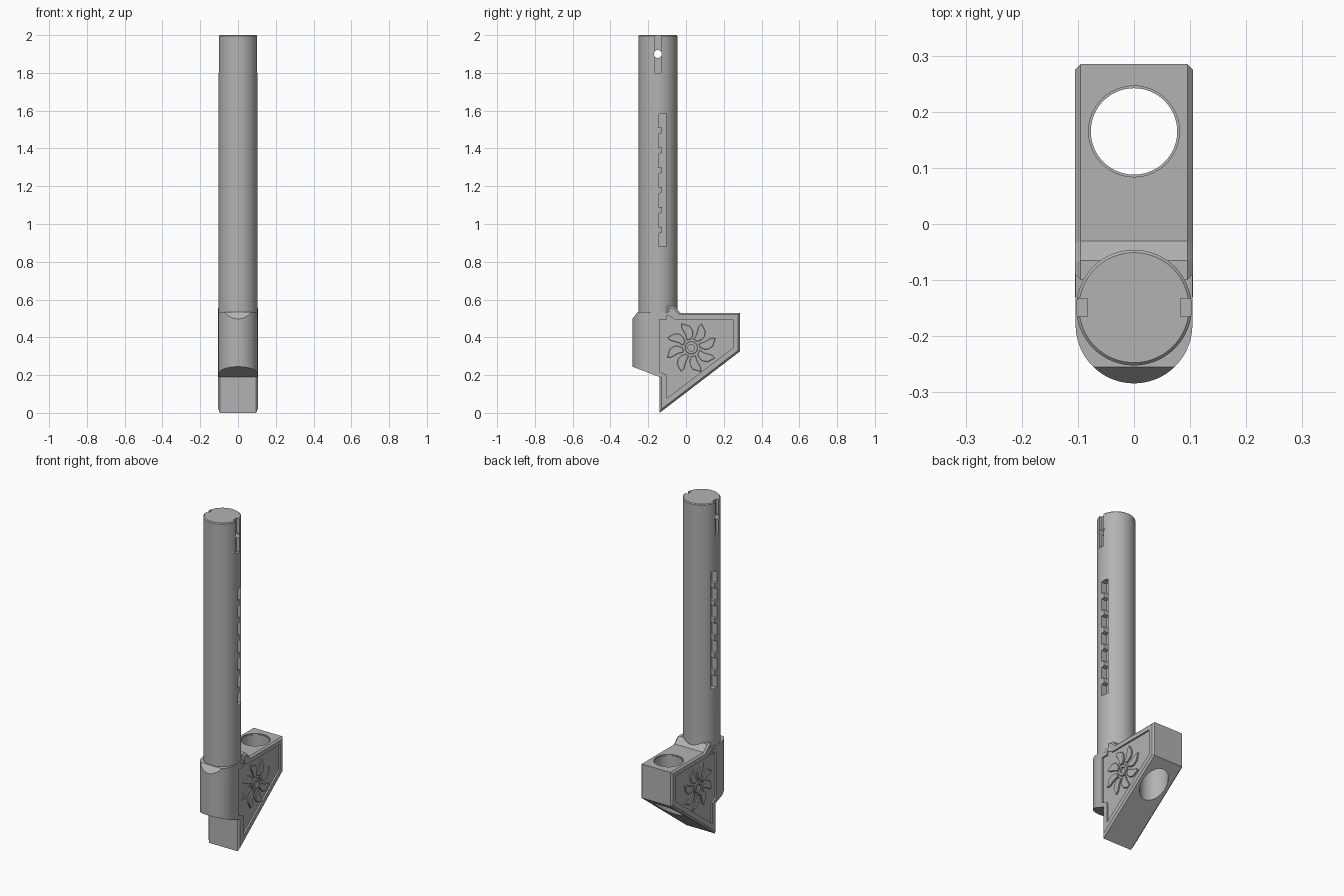
import bpy
import bmesh
from math import sin, cos, pi, radians
from mathutils import Vector

if "Cube" in bpy.data.objects:
    bpy.data.objects.remove(bpy.data.objects["Cube"])

grey = bpy.data.materials.new("matte_grey")
grey.use_nodes = True
COLOUR = (0.45, 0.45, 0.45, 1)
grey.diffuse_color = COLOUR
grey.node_tree.nodes["Principled BSDF"].inputs["Base Color"].default_value = COLOUR


def prism(name, points, lo, hi, axis="x", bevel=0):
    """Extrude a (y, z) outline along x, or an (x, y) outline along z."""
    def place(p, t):
        return Vector((t, p[0], p[1]) if axis == "x" else (p[0], p[1], t))
    bm = bmesh.new()
    base = bm.faces.new([bm.verts.new(place(p, lo)) for p in points])
    top = bmesh.ops.extrude_face_region(bm, geom=[base], use_keep_orig=True)
    new_verts = [g for g in top["geom"] if isinstance(g, bmesh.types.BMVert)]
    shift = place((0, 0), hi - lo)
    bmesh.ops.translate(bm, verts=new_verts, vec=shift)
    bmesh.ops.recalc_face_normals(bm, faces=bm.faces)
    if bevel:
        k = 0 if axis == "x" else 2
        rims = [e for e in bm.edges if abs(e.verts[0].co[k] - e.verts[1].co[k]) < 1e-6]
        bmesh.ops.bevel(bm, geom=rims, offset=bevel, segments=1, affect="EDGES")
    mesh = bpy.data.meshes.new(name)
    bm.to_mesh(mesh)
    bm.free()
    obj = bpy.data.objects.new(name, mesh)
    bpy.context.collection.objects.link(obj)
    mesh.materials.append(grey)
    return obj


def circle(cx, cy, r, n=64, start=0, sweep=2 * pi):
    full = sweep > 6
    return [(cx + r * cos(start + sweep * i / (n if full else n - 1)),
             cy + r * sin(start + sweep * i / (n if full else n - 1))) for i in range(n)]


def box(name, x0, x1, y0, y1, z0, z1):
    return prism(name, [(y0, z0), (y1, z0), (y1, z1), (y0, z1)], x0, x1)


def combine(obj, other, operation="DIFFERENCE"):
    """Apply a boolean and throw the helper away."""
    other.hide_render = True
    mod = obj.modifiers.new("combine", "BOOLEAN")
    mod.operation, mod.solver, mod.object = operation, "EXACT", other
    bpy.context.view_layer.objects.active = obj
    bpy.ops.object.modifier_apply(modifier=mod.name)
    bpy.data.objects.remove(other)


def smooth(obj):
    bpy.ops.object.select_all(action="DESELECT")
    obj.select_set(True)
    bpy.context.view_layer.objects.active = obj
    bpy.ops.object.shade_smooth_by_angle(angle=radians(25))


ROD_Y = -0.149

# Long round rod
rod = prism("rod", circle(0, ROD_Y, 0.103, 96), 0.525, 2.0, "z", bevel=0.005)

# Toothed groove outline: straight back edge, stepped front edge
groove = [(-0.106, 0.88)]
for i in range(7):
    z = 0.88 + i * 0.105
    groove += [(-0.128, z), (-0.146, z), (-0.146, z + 0.07), (-0.128, z + 0.076)]
groove.append((-0.106, groove[-1][1]))

for side in (-1, 1):
    lo, hi = sorted((side * 0.07, side * 0.2))
    combine(rod, prism("groove_cutter", groove, lo, hi))
    lo, hi = sorted((side * 0.083, side * 0.2))
    combine(rod, box("slot_cutter", lo, hi, ROD_Y - 0.016, ROD_Y + 0.016, 1.8, 2.1))
combine(rod, prism("pin_hole_cutter", circle(ROD_Y, 1.9, 0.021, 32), -0.2, 0.2))
smooth(rod)

# Angled foot block with bevelled side outlines
outline = [(-0.14, 0), (0.285, 0.325), (0.285, 0.53), (-0.03, 0.53),
           (-0.065, 0.565), (-0.1, 0.565), (-0.1, 0.53), (-0.14, 0.53)]
foot = prism("foot_block", outline, -0.105, 0.105, bevel=0.01)

# Rounded sleeve on the front, with slanted top and bottom
sleeve = prism("sleeve", circle(0, -0.18, 0.104, 48, pi, pi) + [(0.104, -0.08), (-0.104, -0.08)],
               0.1, 0.6, "z")
trim = [(-0.3, 0.251), (-0.14, 0.19), (-0.07, 0.19), (-0.07, 0.535),
        (-0.255, 0.535), (-0.3, 0.477)]
combine(sleeve, prism("trim", trim, -0.2, 0.2), "INTERSECT")
combine(foot, sleeve, "UNION")

# Vertical through hole with a countersunk top
HOLE_Y = 0.165
combine(foot, prism("hole_cutter", circle(0, HOLE_Y, 0.077), -0.1, 0.7, "z"))
combine(foot, prism("rim_cutter", circle(0, HOLE_Y, 0.081), 0.524, 0.6, "z"))

# Sunken side panels
panel = [(-0.14, 0.495), (-0.1, 0.495), (-0.1, 0.52), (-0.06, 0.495), (0.25, 0.495),
         (0.25, 0.345), (-0.1, 0.078), (-0.1, 0.2), (-0.14, 0.218)]
for side in (-1, 1):
    lo, hi = sorted((side * 0.096, side * 0.2))
    combine(foot, prism("panel_cutter", panel, lo, hi))
smooth(foot)

# Raised pinwheel on each panel: hub ring and eight curved blades
HUB = (0.028, 0.345)
blade = [(0.046, 0), (0.068, -7), (0.092, -5), (0.115, 4), (0.138, 22),
         (0.118, 26), (0.096, 25), (0.072, 24), (0.046, 30)]
for side, label in ((1, "left"), (-1, "right")):
    lo, hi = sorted((side * 0.09, side * 0.104))
    ring = prism(label + "_hub_ring", circle(*HUB, 0.034, 32), lo, hi, bevel=0.002)
    combine(ring, prism("ring_cutter", circle(*HUB, 0.018, 32), -0.2, 0.2))
    smooth(ring)
    for i in range(8):
        pts = [(HUB[0] + r * cos(radians(a + 45 * i)), HUB[1] + r * sin(radians(a + 45 * i)))
               for r, a in blade]
        prism(f"{label}_blade_{i + 1}", pts, lo, hi, bevel=0.002)
